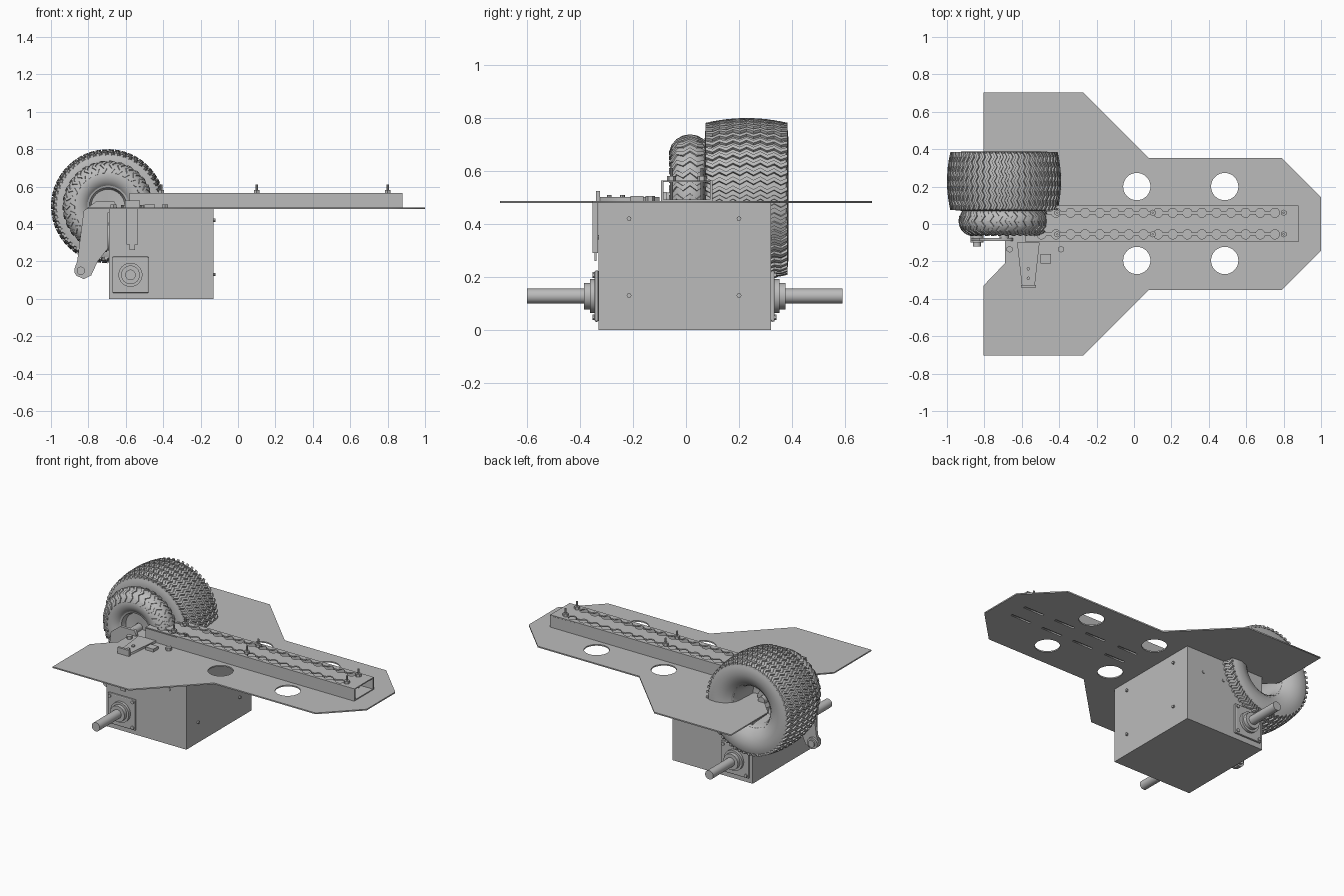
import bpy, bmesh, math
from math import sin, cos, pi, radians
from mathutils import Matrix, Vector

cube = bpy.data.objects.get("Cube")
if cube:
    bpy.data.objects.remove(cube, do_unlink=True)

grey = bpy.data.materials.new("plain grey")
grey.use_nodes = True
grey.diffuse_color = (0.5, 0.5, 0.5, 1)
bsdf = next(n for n in grey.node_tree.nodes if n.type == 'BSDF_PRINCIPLED')
bsdf.inputs["Base Color"].default_value = (0.5, 0.5, 0.5, 1)
AX, AZ = -0.695, 0.495          # wheel axis
TOP = 0.487                     # deck top


def finish(name, bm, smooth=False):
    bmesh.ops.recalc_face_normals(bm, faces=bm.faces)
    me = bpy.data.meshes.new(name)
    bm.to_mesh(me)
    bm.free()
    ob = bpy.data.objects.new(name, me)
    bpy.context.collection.objects.link(ob)
    me.materials.append(grey)
    if smooth:
        select(ob)
        bpy.ops.object.shade_smooth_by_angle(angle=radians(35))
    return ob


def select(ob):
    bpy.ops.object.select_all(action='DESELECT')
    ob.select_set(True)
    bpy.context.view_layer.objects.active = ob


def box(name, lo, hi):
    bm = bmesh.new()
    lo, hi = Vector(lo), Vector(hi)
    bmesh.ops.create_cube(bm, size=1, matrix=Matrix.Translation((lo + hi) / 2)
                          @ Matrix.Diagonal((*(hi - lo), 1)))
    return finish(name, bm)


def rod(name, a, b, r, sides=24):
    """Cylinder from point a to point b."""
    a, b = Vector(a), Vector(b)
    bm = bmesh.new()
    rot = (b - a).to_track_quat('Z', 'Y').to_matrix().to_4x4()
    bmesh.ops.create_cone(bm, cap_ends=True, segments=sides, radius1=r, radius2=r,
                          depth=(b - a).length, matrix=Matrix.Translation((a + b) / 2) @ rot)
    return finish(name, bm, sides > 8)


def sheet(name, loops, centre, thick, upright=False):
    """Flat plate from an outline plus hole loops."""
    cu = bpy.data.curves.new(name, 'CURVE')
    cu.dimensions, cu.fill_mode, cu.extrude = '2D', 'BOTH', thick / 2
    for loop in loops:
        sp = cu.splines.new('POLY')
        sp.points.add(len(loop) - 1)
        for p, (x, y) in zip(sp.points, loop):
            p.co = (x, y, 0, 1)
        sp.use_cyclic_u = True
    cu.materials.append(grey)
    ob = bpy.data.objects.new(name, cu)
    bpy.context.collection.objects.link(ob)
    ob.location = centre
    if upright:
        ob.rotation_euler.x = pi / 2
    select(ob)
    bpy.ops.object.convert(target='MESH')
    return bpy.context.object


def ring(x, y, r, n=32):
    return [(x + r * cos(2 * pi * i / n), y + r * sin(2 * pi * i / n)) for i in range(n)]


def lathe(name, profile, n=64):
    """Turn a closed (y, radius) section around the wheel axis."""
    bm = bmesh.new()
    rings = [[bm.verts.new((AX + r * cos(2 * pi * i / n), y, AZ + r * sin(2 * pi * i / n)))
              for y, r in profile] for i in range(n)]
    m = len(profile)
    for i in range(n):
        a, b = rings[i], rings[(i + 1) % n]
        for j in range(m):
            k = (j + 1) % m
            bm.faces.new((a[j], a[k], b[k], b[j]))
    return finish(name, bm, True)


def tread(name, base, outer, count, amp, half):
    """Zigzag ribs around the wheel between two (y, radius) lines."""
    bm = bmesh.new()
    for c in range(count):
        prev = None
        for k, (p, q) in enumerate(zip(base, outer)):
            a = 2 * pi * c / count + amp * (-1) ** k
            cur = [bm.verts.new((AX + r * cos(t), y, AZ + r * sin(t))) for (y, r), t in
                   ((p, a - half), (q, a - half * .8), (q, a + half * .8), (p, a + half))]
            if prev:
                for i in range(4):
                    j = (i + 1) % 4
                    bm.faces.new((prev[i], prev[j], cur[j], cur[i]))
            else:
                bm.faces.new(cur)
            prev = cur
        bm.faces.new(prev)
    return finish(name, bm)


# Deck with lightening holes and narrow slots
half = [(-0.69, 0.21), (-0.805, 0.33), (-0.805, 0.703), (-0.27, 0.703),
        (0.08, 0.353), (0.79, 0.353), (1.0, 0.143)]
deck = half + [(x, -y) for x, y in reversed(half)]
holes = [ring(x, y, 0.073) for x in (0.015, 0.485) for y in (-0.195, 0.2)]
slots = [[(x - .07, y - .007), (x + .07, y - .007), (x + .07, y + .007), (x - .07, y + .007)]
         for x in (0.1, 0.34, 0.57, 0.8) for y in (-0.055, 0.06)]
sheet("deck", [deck] + holes + slots, (0, 0, 0.483), 0.008)

# Hollow rail with two rows of chained round holes
X0, X1 = -0.58, 0.88
box("rail_floor", (X0, -0.095, TOP), (X1, 0.1, TOP + 0.006))
box("rail_front_wall", (X0, -0.095, TOP), (X1, -0.085, 0.565))
box("rail_back_wall", (X0, 0.09, TOP), (X1, 0.1, 0.565))


def chain(y, x0=-0.495, n=17, pitch=0.078, r=0.025):
    angles = [radians(165 - 30 * i) for i in range(6)]
    up = [(x0 + i * pitch + r * cos(t), r * sin(t)) for i in range(n) for t in angles]
    return [(x, y + d) for x, d in up] + [(x, y - d) for x, d in reversed(up)]


rail = [(X0, -0.095), (X1, -0.095), (X1, 0.1), (X0, 0.1)]
sheet("rail_top", [rail, chain(-0.055), chain(0.06)], (0, 0, 0.5615), 0.007)
for x in (-0.41, 0.1, 0.8):
    for y in (-0.055, 0.06):
        rod("rail_bolt", (x, y, TOP), (x, y, 0.612), 0.006, 8)
        rod("rail_nut", (x, y, 0.565), (x, y, 0.582), 0.017, 6)

# Gearbox case with screws
box("case", (-0.69, -0.33, 0), (-0.13, 0.32, 0.479))
for y in (-0.215, 0.2):
    for z in (0.13, 0.42):
        rod("case_screw", (-0.14, y, z), (-0.12, y, z), 0.009, 8)
for x in (-0.4, -0.25):
    for y in (-0.335, 0.325):
        rod("case_screw", (x, y, 0.35), (x, y * 0.98, 0.35), 0.009, 8)

# Drive shafts with flanged bearings on both sides
SX, SZ = -0.575, 0.128
for side, face, s in (("front", -0.33, -1), ("back", 0.32, 1)):
    lo, hi = sorted((face, face + 0.015 * s))
    bevel = box(side + "_flange", (SX - .097, lo, SZ - .097), (SX + .097, hi, SZ + .097))
    mod = bevel.modifiers.new("rounded corners", 'BEVEL')
    mod.width, mod.segments = 0.006, 2
    for r, d in ((0.064, 0.032), (0.05, 0.055)):
        rod(side + "_bearing", (SX, face, SZ), (SX, face + d * s, SZ), r, 32)
    rod(side + "_shaft", (SX, face, SZ), (SX, face + 0.27 * s, SZ), 0.028, 32)
    for dx in (-0.08, 0.08):
        for dz in (-0.08, 0.08):
            rod(side + "_flange_bolt", (SX + dx, face, SZ + dz),
                (SX + dx, face + 0.022 * s, SZ + dz), 0.011, 6)

# Wide tyre, rim and tread
lathe("wide_tyre", [(.12, .13), (.085, .165), (.07, .215), (.072, .255), (.08, .277), (.15, .291),
                    (.23, .296), (.31, .291), (.378, .277), (.385, .255), (.387, .215),
                    (.37, .165), (.335, .13)], 72)
lathe("wide_rim", [(.345, .138), (.335, .142), (.12, .14), (.12, .025), (.14, .025), (.145, .06),
                   (.165, .11), (.30, .118), (.33, .128)])
line = [(0.074 + 0.31 * i / 12) for i in range(13)]
crown = [0.278 + 0.018 * (1 - ((y - 0.229) / 0.155) ** 2) for y in line]
tread("wide_tread", [(y, r - 0.006) for y, r in zip(line, crown)],
      [(y, r + 0.009) for y, r in zip(line, crown)], 54, 0.024, 0.032)

# Narrow tyre, rim and knobs
def tube(t, e=0.0):
    return (0.015 + (0.074 + e) * sin(t), 0.165 + (0.073 + e) * cos(t))


lathe("narrow_tyre", [tube(2 * pi * i / 24) for i in range(24)])
lathe("narrow_rim", [(-.035, .115), (-.03, .1), (.0, .09), (.005, .025), (.03, .025),
                     (.03, .1), (.06, .115)])
arc = [radians(-80 + 20 * i) for i in range(9)]
tread("narrow_tread", [tube(t, -0.004) for t in arc], [tube(t, 0.006) for t in arc],
      30, 0.04, 0.05)
rod("wheel_axle", (AX, -0.09, AZ), (AX, 0.24, AZ), 0.024)
rod("wheel_hub", (AX, 0.11, AZ), (AX, 0.2, AZ), 0.055)

# Swing arm that carries the wheel
arm = [(-0.86, 0.2), (-0.825, 0.47), (-0.76, 0.52), (-0.66, 0.52), (-0.64, 0.47), (-0.695, 0.46),
       (-0.695, 0.27), (-0.75, 0.2), (-0.785, 0.125), (-0.825, 0.105), (-0.865, 0.125),
       (-0.875, 0.16)]
sheet("swing_arm", [arm], (0, -0.083, 0), 0.018, True)
rod("swing_pivot", (-0.84, -0.12, 0.15), (-0.84, -0.05, 0.15), 0.022)
rod("swing_pivot_cap", (-0.84, -0.1, 0.15), (-0.84, -0.06, 0.15), 0.035)

# Latch bracket over the deck and strap below it
sheet("latch_bracket", [[(-0.625, -0.1), (-0.505, -0.1), (-0.53, -0.325), (-0.6, -0.325)]],
      (0, 0, TOP + 0.007), 0.014)
box("latch_hinge", (-0.605, -0.34, TOP), (-0.525, -0.325, 0.525))
box("latch_strap", (-0.595, -0.352, 0.29), (-0.535, -0.332, 0.479))
box("latch_hook", (-0.58, -0.345, 0.26), (-0.55, -0.337, 0.29))
for y in (-0.24, -0.29):
    rod("latch_rivet", (-0.565, y, TOP), (-0.565, y, 0.51), 0.009, 8)
box("deck_block", (-0.5, -0.21, TOP), (-0.445, -0.16, 0.505))
for x in (-0.665, -0.39):
    rod("deck_bolt", (x, -0.135, TOP), (x, -0.135, 0.505), 0.018, 6)
